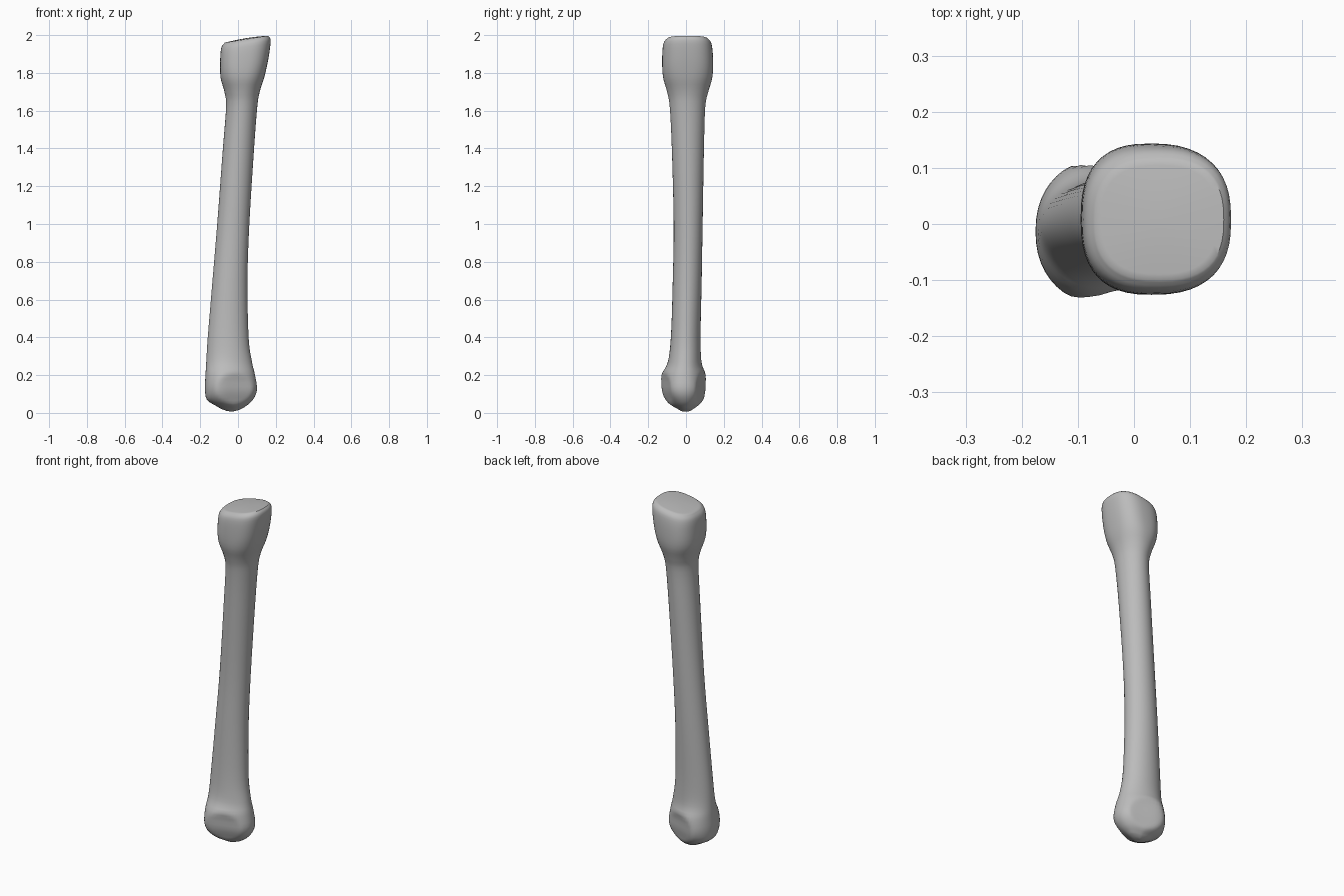
import bpy
import bmesh
from math import cos, sin, pi, copysign, hypot

cube = bpy.data.objects.get("Cube")
if cube:
    bpy.data.objects.remove(cube, do_unlink=True)

SEGMENTS = 48
STEPS = 4

# Stations up the bone: height, min x, max x, min y, max y
STATIONS = [
    (.02, -.11, .03, -.05, .045),
    (.05, -.16, .07, -.1, .085),
    (.12, -.175, .1, -.145, .12),
    (.2, -.172, .09, -.135, .11),
    (.27, -.168, .074, -.098, .084),
    (.4, -.16, .056, -.08, .077),
    (.7, -.135, .05, -.07, .083),
    (1, -.11, .06, -.065, .088),
    (1.4, -.08, .085, -.075, .095),
    (1.62, -.063, .102, -.086, .102),
    (1.7, -.072, .115, -.1, .118),
    (1.78, -.093, .14, -.122, .14),
    (1.88, -.094, .162, -.126, .143),
    (1.95, -.088, .173, -.12, .135),
    (1.975, -.07, .16, -.1, .115),
]


def spline(a, b, c, d, t):
    """Catmull-Rom blend between b and c."""
    return b + t / 2 * (c - a + t * (2*a - 5*b + 4*c - d + t * (3*(b - c) + d - a)))


def smooth_stations(rows):
    last = len(rows) - 1
    for i in range(last):
        near = [rows[min(max(i + k, 0), last)] for k in (-1, 0, 1, 2)]
        for s in range(STEPS):
            yield [spline(*values, s / STEPS) for values in zip(*near)]
    yield rows[-1]


def ramp(value, low, high):
    t = min(max((value - low) / (high - low), 0), 1)
    return t * t * (3 - 2 * t)


def section_point(angle, station):
    """Point on a rounded outline, shaped by how near it is to either end."""
    z, x0, x1, y0, y1 = station
    base = 1 - ramp(z, .15, .35)
    crown = ramp(z, 1.65, 1.85)
    power = 1 - .22 * crown - .1 * base
    u = copysign(abs(cos(angle)) ** power, cos(angle))
    v = copysign(abs(sin(angle)) ** power, sin(angle))
    # The lower knuckles are widest on one side and taper to the other
    v *= 1 - base * .28 * ramp(u, -.5, 1)
    x = (x0 + x1) / 2 + u * (x1 - x0) / 2
    y = (y0 + y1) / 2 + v * (y1 - y0) / 2
    # Shallow oval hollows in both sides of the lower end
    reach = hypot((x + .02) / .095, (z - .13) / .085)
    if reach < 1 and abs(v) > .3:
        y -= copysign(.024 * (1 - reach ** 2), v)
    # Tilted top and underside
    z += crown * ramp(z, 1.86, 1.975) * (.16 * (x - .15) + .02)
    z += ramp(-z, -.1, -.02) * abs(x + .02) * .15
    return x, y, z


def close_end(bm, ring, lift):
    """Cap a ring with shrinking loops so that the end is softly domed."""
    centre = sum((v.co for v in ring[1:]), ring[0].co.copy()) / len(ring)
    for scale in (.9, .6, .3):
        loop = []
        for v in ring_source(ring, centre, scale):
            v.z += lift * (1 - scale ** 2)
            loop.append(bm.verts.new(v))
        yield loop
    centre.z += lift
    yield bm.verts.new(centre)


def ring_source(ring, centre, scale):
    return [centre.lerp(v.co, scale) for v in ring]


def bridge(bm, lower, upper):
    for i in range(SEGMENTS):
        j = (i + 1) % SEGMENTS
        bm.faces.new((lower[i], lower[j], upper[j], upper[i]))


def cap(bm, ring, lift):
    previous = ring
    for item in close_end(bm, ring, lift):
        if isinstance(item, list):
            bridge(bm, previous, item)
            previous = item
        else:
            for i in range(SEGMENTS):
                bm.faces.new((previous[i], previous[(i + 1) % SEGMENTS], item))


# Bone shaft with both ends, as one lofted surface
bm = bmesh.new()
rings = []
for station in smooth_stations(STATIONS):
    rings.append([bm.verts.new(section_point(2 * pi * i / SEGMENTS, station))
                  for i in range(SEGMENTS)])
for lower, upper in zip(rings, rings[1:]):
    bridge(bm, lower, upper)
cap(bm, rings[0], -.02)
cap(bm, rings[-1], .006)
bmesh.ops.recalc_face_normals(bm, faces=bm.faces)

mesh = bpy.data.meshes.new("long_bone")
bm.to_mesh(mesh)
bm.free()
bone = bpy.data.objects.new("long_bone", mesh)
bpy.context.collection.objects.link(bone)

# Plain grey bone colour
grey = bpy.data.materials.new("bone_grey")
grey.use_nodes = True
colour = (.5, .5, .5, 1)
grey.diffuse_color = colour
grey.node_tree.nodes["Principled BSDF"].inputs["Base Color"].default_value = colour
mesh.materials.append(grey)

bpy.context.view_layer.objects.active = bone
bone.select_set(True)
bpy.ops.object.shade_smooth_by_angle(angle=pi / 4)
